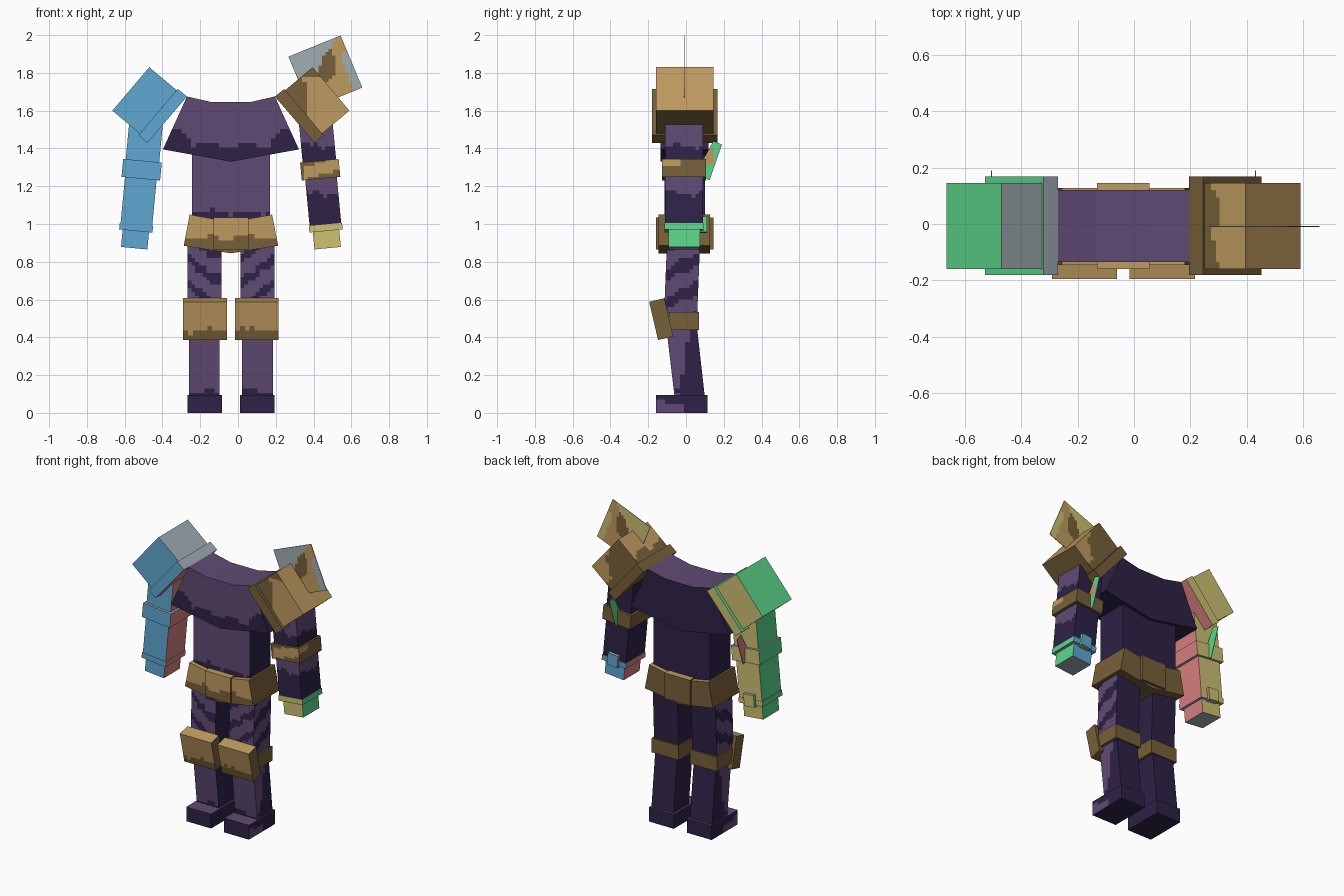
import bpy, bmesh, math
from mathutils import Vector

if "Cube" in bpy.data.objects:
    bpy.data.objects.remove(bpy.data.objects["Cube"])

CX = -0.0375  # symmetry line of the figure


def srgb(h):
    c = [int(h[i:i + 2], 16) / 255 for i in (0, 2, 4)]
    return [v / 12.92 if v <= 0.04045 else ((v + 0.055) / 1.055) ** 2.4 for v in c] + [1]


MATS = []
for name, h in [("purple", "604a74"), ("dark_purple", "2e2247"), ("tan", "be9b5f"),
                ("brown", "776039"), ("blue", "60a9d3"), ("green", "5cd68a"),
                ("red", "d88080"), ("yellow", "cdc172"), ("gray", "a0adb4")]:
    m = bpy.data.materials.new(name)
    m.diffuse_color = srgb(h)
    m.use_nodes = True
    m.node_tree.nodes["Principled BSDF"].inputs["Base Color"].default_value = m.diffuse_color
    MATS.append(m)
PURPLE, DARK, TAN, BROWN, BLUE, GREEN, RED, YELLOW, GRAY = range(9)


def wob(a):
    """Uneven edge for painted borders."""
    return 0.012 * math.sin(31 * a) + 0.007 * math.sin(83 * a + 1)


def finish(name, bm, paint, cell):
    """Cut the faces into cells and colour each by the paint rule."""
    if cell:
        for axis in range(3):
            vals = [v.co[axis] for v in bm.verts]
            lo, hi = min(vals), max(vals)
            n = max(1, round((hi - lo) / cell))
            for i in range(1, n):
                co, no = Vector(), Vector()
                co[axis] = lo + (hi - lo) * i / n + 0.00013
                no[axis] = 1
                bmesh.ops.bisect_plane(bm, geom=bm.verts[:] + bm.edges[:] + bm.faces[:],
                                       dist=1e-5, plane_co=co, plane_no=no)
    bm.normal_update()
    for f in bm.faces:
        f.material_index = paint(f.calc_center_median(), f.normal) if callable(paint) else paint
    me = bpy.data.meshes.new(name)
    bm.to_mesh(me)
    bm.free()
    for m in MATS:
        me.materials.append(m)
    ob = bpy.data.objects.new(name, me)
    bpy.context.collection.objects.link(ob)


def prism(name, pts, lo, hi, paint, axis="y", cell=0):
    """Extrude a profile: (x, z) along y, or (y, z) along x."""
    bm = bmesh.new()
    put = (lambda p, w: (p[0], w, p[1])) if axis == "y" else (lambda p, w: (w, p[0], p[1]))
    a = [bm.verts.new(put(p, lo)) for p in pts]
    b = [bm.verts.new(put(p, hi)) for p in pts]
    bm.faces.new(a)
    bm.faces.new(b[::-1])
    for i in range(len(pts)):
        j = (i + 1) % len(pts)
        bm.faces.new((a[i], b[i], b[j], a[j]))
    bmesh.ops.recalc_face_normals(bm, faces=bm.faces[:])
    finish(name, bm, paint, cell)


def box(name, x0, x1, y0, y1, z0, z1, paint, cell=0):
    prism(name, [(x0, z0), (x1, z0), (x1, z1), (x0, z1)], y0, y1, paint, "y", cell)


def six(s, tilt, front, back):
    """One flat colour per side of a tilted block."""
    t = math.radians(tilt)
    out, up = Vector((s * math.cos(t), 0, math.sin(t))), Vector((-s * math.sin(t), 0, math.cos(t)))

    def rule(c, n):
        if abs(n.y) > 0.7:
            return front if n.y < 0 else back
        if abs(n.dot(up)) > 0.7:
            return GRAY
        return GREEN if n.dot(out) > 0 else RED
    return rule


# ---- paint rules ----
def chest_paint(c, n):
    if n.z > 0.7:
        return PURPLE
    return PURPLE if n.y < -0.7 and c.z > 1.44 + 0.25 * abs(c.x - CX) * (abs(c.x - CX) > .2) - 0.02 + wob(c.x) else DARK


def torso_paint(c, n):
    return PURPLE if n.y < -0.7 and c.z > 1.06 + wob(c.x) else DARK


def belt_paint(c, n):
    return TAN if (n.y < -0.7 and c.z > 0.93 + wob(c.x)) or n.z > 0.7 else BROWN


def knee_paint(c, n):
    if n.z > 0.7:
        return TAN
    return TAN if n.y < -0.7 and c.z > 0.44 + wob(c.x) else BROWN


def arm_paint(border):
    def rule(c, n):
        outer = n.x > 0.7
        return PURPLE if (n.y < -0.7 or outer) and c.z > border + wob(c.x + c.y) else DARK
    return rule


def arm_band_paint(c, n):
    if n.y < -0.7:
        return TAN if abs(c.z - 1.29 - 0.25 * (c.x - 0.43)) < 0.032 and abs(c.x - 0.44) < 0.09 else BROWN
    return TAN if n.x > 0.7 and c.z > 1.31 and c.y < -0.03 else BROWN


def pad_paint(c, n):
    if n.y < -0.7:
        return TAN if c.x > 0.36 + wob(c.z) and c.z < 1.77 else BROWN
    if n.y > 0.7:
        return TAN if c.x > 0.47 + wob(c.z) else BROWN
    if n.z > 0.3:
        return TAN if n.x > 0 or c.x > 0.29 + wob(c.y) else BROWN
    return BROWN


def upper_leg_paint(s):
    def rule(c, n):
        if n.y < -0.7:
            k = c.z + 0.6 * (0.23 - abs(c.x - CX)) + wob(c.x)
            return DARK if (k / 0.13) % 1 < 0.36 else PURPLE
        if n.x * s > 0.7:
            return DARK if ((c.z - 0.6 * c.y + wob(c.y)) / 0.15) % 1 < 0.45 else PURPLE
        return DARK
    return rule


def lower_leg_paint(s):
    def rule(c, n):
        if n.y < -0.7:
            return PURPLE if c.z > 0.115 + wob(c.x) else DARK
        return PURPLE if n.x * s > 0.7 and c.y < -0.04 + 0.18 * (c.z - 0.1) + wob(c.z) else DARK
    return rule


def foot_paint(s):
    def rule(c, n):
        if n.z > 0.7:
            return PURPLE
        return PURPLE if n.x * s > 0.7 and c.y < -0.02 and c.z < 0.06 + wob(c.y) else DARK
    return rule


# ---- body ----
def both(pts):
    """Complete a half profile given as offsets from the symmetry line."""
    return [(CX - d, z) for d, z in pts] + [(CX + d, z) for d, z in pts[::-1] if d]


prism("chest", both([(0, 1.33), (0.36, 1.395), (0.2325, 1.675), (0.10, 1.645)]),
      -0.135, 0.12, chest_paint, cell=0.025)
box("torso", CX - 0.207, CX + 0.207, -0.115, 0.10, 0.96, 1.42, torso_paint, 0.025)
box("belt_center", CX - 0.093, CX + 0.093, -0.16, 0.145, 0.865, 1.035, belt_paint, 0.025)

for s, side in ((-1, "left"), (1, "right")):
    X = lambda d: CX + s * d
    span = lambda a, b: sorted((X(a), X(b)))
    prof = lambda pts: [(X(d), z) for d, z in pts]

    # belt half and leg
    prism("belt_" + side, prof([(0, 1.01), (0.218, 1.05), (0.25, 0.885), (0, 0.845)]),
          -0.145, 0.128, belt_paint, cell=0.025)
    prism("upper_leg_" + side, [(-0.10, 0.92), (0.075, 0.92), (0.058, 0.48), (-0.118, 0.48)],
          *span(0.05, 0.23), upper_leg_paint(s), "x", 0.02)
    prism("lower_leg_" + side, [(-0.11, 0.5), (0.053, 0.5), (0.10, 0.08), (-0.06, 0.08)],
          *span(0.06, 0.222), lower_leg_paint(s), "x", 0.025)
    box("foot_" + side, *span(0.048, 0.23), -0.16, 0.113, 0, 0.095, foot_paint(s), 0.025)
    prism("knee_plate_" + side, [(-0.195, 0.588), (-0.115, 0.607), (-0.067, 0.405), (-0.148, 0.386)],
          *span(0.022, 0.253), knee_paint, "x", 0.025)
    box("knee_strap_" + side, *span(0.042, 0.24), -0.09, 0.07, 0.44, 0.535, BROWN)

    # arm, leaning outward at the bottom
    t = math.radians(5.4)

    def slab(z0, z1, w):
        q = []
        for z, sg in ((z0, -1), (z0, 1), (z1, 1), (z1, -1)):
            d = 0.4525 + (1.5 - z) * 0.095
            q.append((X(d + sg * w / 2 * math.cos(t)), z + sg * w / 2 * math.sin(t)))
        return q

    plain = side == "left"
    flat = six(s, 5.4, BLUE, YELLOW) if plain else six(s, 5.4, YELLOW, BLUE)
    for name, z0, z1, w, y0, y1, paint in [
            ("upper_arm_", 1.30, 1.58, 0.178, -0.11, 0.09, arm_paint(1.415)),
            ("arm_band_", 1.24, 1.335, 0.205, -0.127, 0.105, arm_band_paint),
            ("forearm_", 0.985, 1.25, 0.168, -0.11, 0.09, arm_paint(1.165)),
            ("wrist_band_", 0.963, 0.998, 0.177, -0.113, 0.093, flat),
            ("hand_", 0.872, 0.975, 0.14, -0.092, 0.075, flat),
            ("wrist_buckle_", 0.955, 1.035, 0.075, 0.07, 0.11, flat)]:
        prism(name + side, slab(z0, z1, w), y0, y1, flat if plain else paint,
              cell=0 if plain or paint is flat else 0.02)

    # thin elbow fin
    d = 0.4525 + 0.16 * 0.095
    prism("elbow_fin_" + side, [(0.085, 1.33), (0.145, 1.44), (0.19, 1.42), (0.125, 1.232), (0.085, 1.25)],
          *span(d - 0.002, d + 0.002),
          (lambda c, n: RED if n.x < -0.5 else GREEN) if plain else
          (lambda c, n: TAN if n.x > 0.5 and abs(c.z - 1.36) < 0.04 and c.y < 0.15 else GREEN), "x", 0.02)

    # shoulder pad with its inner rim
    pad = six(s, 41, BLUE, YELLOW)
    prism("shoulder_pad_" + side, prof([(0.4325, 1.83), (0.6275, 1.60), (0.4725, 1.47), (0.2775, 1.70)]),
          -0.16, 0.145, pad if plain else pad_paint, cell=0 if plain else 0.025)
    prism("shoulder_rim_" + side, prof([(0.2825, 1.715), (0.2325, 1.675), (0.4425, 1.43), (0.49, 1.47)]),
          -0.18, 0.168, pad if plain else BROWN)


# ---- thin square crest above the right shoulder ----
def crest_paint(c, n):
    dx, dz = c.x - 0.267, c.z - 1.886
    u, v = (dx * 0.927 + dz * 0.375) / 0.298, (dx * 0.375 - dz * 0.927) / 0.298
    k = v - 0.78 + 0.85 * u + 3 * wob(c.x)
    if k < 0 or (u > 0.86 and v > 0.3):
        return YELLOW if n.y > 0 else GRAY
    return BROWN if k < 0.33 and u < 0.75 else TAN


prism("shoulder_crest", [(0.267, 1.886), (0.543, 1.998), (0.658, 1.722), (0.382, 1.61)],
      -0.011, -0.007, crest_paint, cell=0.018)
